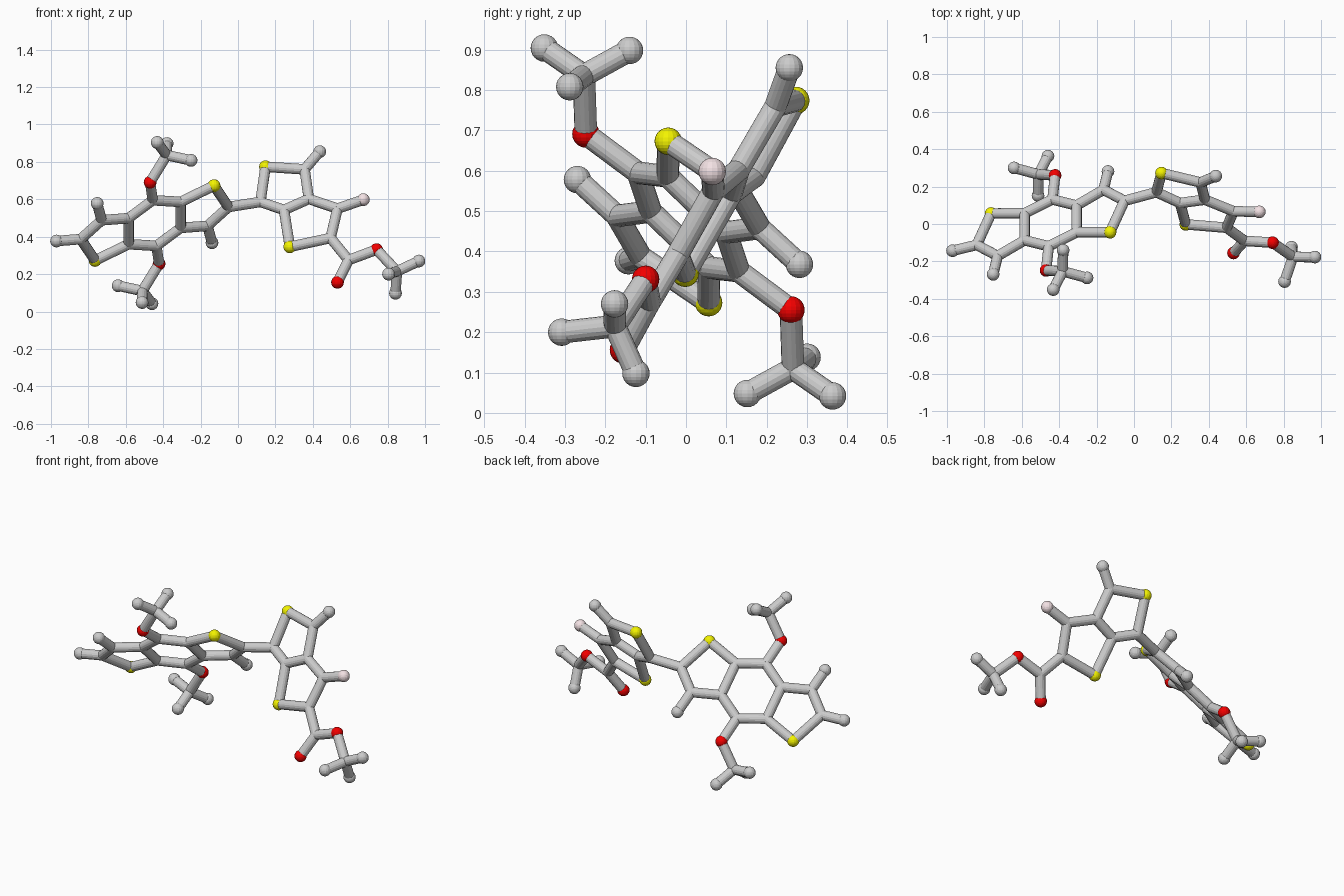
import bpy, bmesh
from mathutils import Vector, Matrix

if "Cube" in bpy.data.objects:
    bpy.data.objects.remove(bpy.data.objects["Cube"])

BOND_R, ATOM_R = 0.028, 0.034

# Upper half of the fused three-ring core, as offsets from its symmetry centre
CENTRE = Vector((-0.446, 0.006, 0.473))
half = {
    "ringC": (-0.010, -0.125, 0.122), "O1": (-0.024, -0.254, 0.218),
    "tail": (0.065, -0.259, 0.363), "end1": (0.014, -0.357, 0.431),
    "end2": (0.067, -0.146, 0.425), "end3": (0.195, -0.294, 0.335),
    "fuseS": (0.139, -0.051, 0.113), "S1": (0.318, -0.050, 0.200),
    "link": (0.395, 0.118, 0.086), "side": (0.283, 0.177, -0.015),
    "end4": (0.307, 0.275, -0.105), "fuseC": (0.139, 0.093, -0.026),
}
half_chains = ["ringC O1 tail end1", "tail end2", "tail end3",
               "ringC fuseS S1 link side fuseC fuseS", "side end4"]

# Tilted two-ring unit with its ester tail
unit = {
    "K": (0.12, 0.17, 0.586), "S3": (0.147, 0.272, 0.774),
    "L": (0.356, 0.222, 0.76), "endL": (0.437, 0.256, 0.855),
    "M": (0.379, 0.130, 0.602), "N": (0.246, 0.112, 0.543),
    "S4": (0.277, -0.002, 0.346), "P": (0.495, -0.02, 0.393),
    "Q": (0.532, 0.068, 0.55), "F1": (0.67, 0.065, 0.598),
    "acid": (0.591, -0.09, 0.275), "O3": (0.532, -0.155, 0.156),
    "O4": (0.741, -0.10, 0.331), "tail": (0.85, -0.176, 0.215),
    "end5": (0.967, -0.177, 0.27), "end6": (0.805, -0.308, 0.2),
    "end7": (0.842, -0.124, 0.098),
}
unit_chains = ["K S3 L M N K", "L endL", "N S4 P Q M", "Q F1", "P acid O3",
               "acid O4 tail end5", "tail end6", "tail end7"]


def add_ball(bm, p, r):
    bmesh.ops.create_uvsphere(bm, u_segments=16, v_segments=12, radius=r,
                              matrix=Matrix.Translation(p))


def add_bond(bm, a, b):
    d = b - a
    m = Matrix.Translation((a + b) / 2) @ d.to_track_quat('Z', 'Y').to_matrix().to_4x4()
    bmesh.ops.create_cone(bm, cap_ends=True, segments=16, radius1=BOND_R,
                          radius2=BOND_R, depth=d.length, matrix=m)


def finish(bm, name, colour=None):
    me = bpy.data.meshes.new(name)
    bm.to_mesh(me)
    bm.free()
    ob = bpy.data.objects.new(name, me)
    bpy.context.collection.objects.link(ob)
    if colour:
        mat = bpy.data.materials.new(name + "_colour")
        mat.diffuse_color = colour
        mat.use_nodes = True
        mat.node_tree.nodes["Principled BSDF"].inputs["Base Color"].default_value = mat.diffuse_color
        me.materials.append(mat)


balls = {k: bmesh.new() for k in "SOF"}
ends = bmesh.new()


def build(name, atoms, chains, extra=()):
    """Bonds and joints go in one frame object; atoms in shared ones."""
    bm = bmesh.new()
    for chain in chains:
        pts = [atoms[k] for k in chain.split()]
        for a, b in zip(pts, pts[1:]):
            add_bond(bm, a, b)
    for a, b in extra:
        add_bond(bm, a, b)
    for key, p in atoms.items():
        if key[0] in balls:
            add_ball(balls[key[0]], p, ATOM_R)
        elif key.startswith("end"):
            add_ball(ends, p, ATOM_R)
        else:
            add_ball(bm, p, BOND_R)
    finish(bm, name)


# Core: the half and its point reflection
upper = {k: CENTRE + Vector(v) for k, v in half.items()}
lower = {k: CENTRE - Vector(v) for k, v in half.items()}
unit = {k: Vector(v) for k, v in unit.items()}
lower["endA"] = Vector((-0.97, -0.143, 0.377))
build("upper_core_frame", upper, half_chains,
      [(upper["ringC"], lower["fuseC"]), (upper["link"], unit["K"])])
build("lower_core_frame", lower, half_chains + ["link endA"],
      [(lower["ringC"], upper["fuseC"])])
build("side_unit_frame", unit, unit_chains)

# Round ends and coloured atoms
finish(ends, "end_balls")
finish(balls["S"], "sulfur_balls", (0.9, 0.9, 0.0, 1))
finish(balls["O"], "oxygen_balls", (0.9, 0.0, 0.0, 1))
finish(balls["F"], "fluorine_ball", (0.9, 0.76, 0.78, 1))
